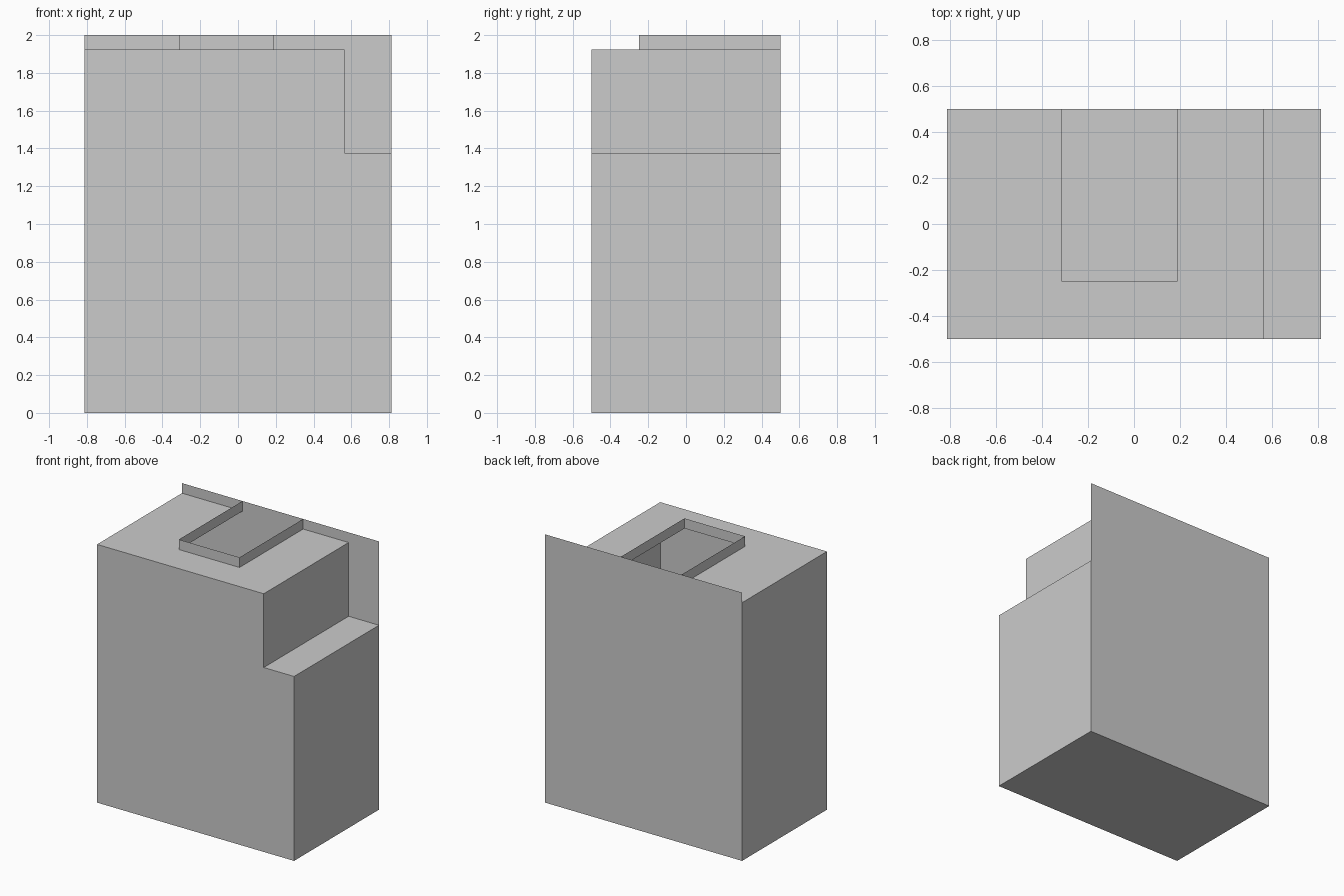
import bpy

if "Cube" in bpy.data.objects:
    bpy.data.objects.remove(bpy.data.objects["Cube"])

W, D = 0.8125, 0.5              # half width, half depth
TOP, STEP_X, STEP_Z = 1.925, 0.5625, 1.375
HX0, HX1, HY = -0.3125, 0.1875, -0.25   # opening in the top


def make(name, verts, faces):
    mesh = bpy.data.meshes.new(name)
    mesh.from_pydata(verts, [], faces)
    mesh.update()
    ob = bpy.data.objects.new(name, mesh)
    bpy.context.collection.objects.link(ob)
    return ob


def sweep(name, path, axis, lo, hi):
    """Thin open sheet: a 2D path swept along y or z."""
    place = (lambda p, t: (p[0], t, p[1])) if axis == 'y' else (lambda p, t: (p[0], p[1], t))
    n = len(path)
    verts = [place(p, t) for t in (lo, hi) for p in path]
    return make(name, verts, [(i, i + 1, n + i + 1, n + i) for i in range(n - 1)])


# Left side, underside, right side and stepped corner
sweep("side_shell", [(HX1, TOP), (STEP_X, TOP), (STEP_X, STEP_Z), (W, STEP_Z),
                     (W, 0), (-W, 0), (-W, TOP), (HX0, TOP)][::-1], 'y', -D, D)

# Top strip in front of the opening
make("top_front_strip", [(HX0, -D, TOP), (HX1, -D, TOP), (HX1, HY, TOP), (HX0, HY, TOP)],
     [(0, 1, 2, 3)])

# Front face with the notched corner
front = [(-W, 0), (W, 0), (W, STEP_Z), (STEP_X, STEP_Z), (STEP_X, TOP), (-W, TOP)]
make("front_panel", [(x, -D, z) for x, z in front], [tuple(range(6))])

# Full-height back sheet
make("back_panel", [(W, D, 0), (-W, D, 0), (-W, D, 2), (W, D, 2)], [(0, 1, 2, 3)])

# Low collar around three sides of the opening
sweep("opening_collar", [(HX0, D), (HX0, HY), (HX1, HY), (HX1, D)], 'z', TOP, 2)
